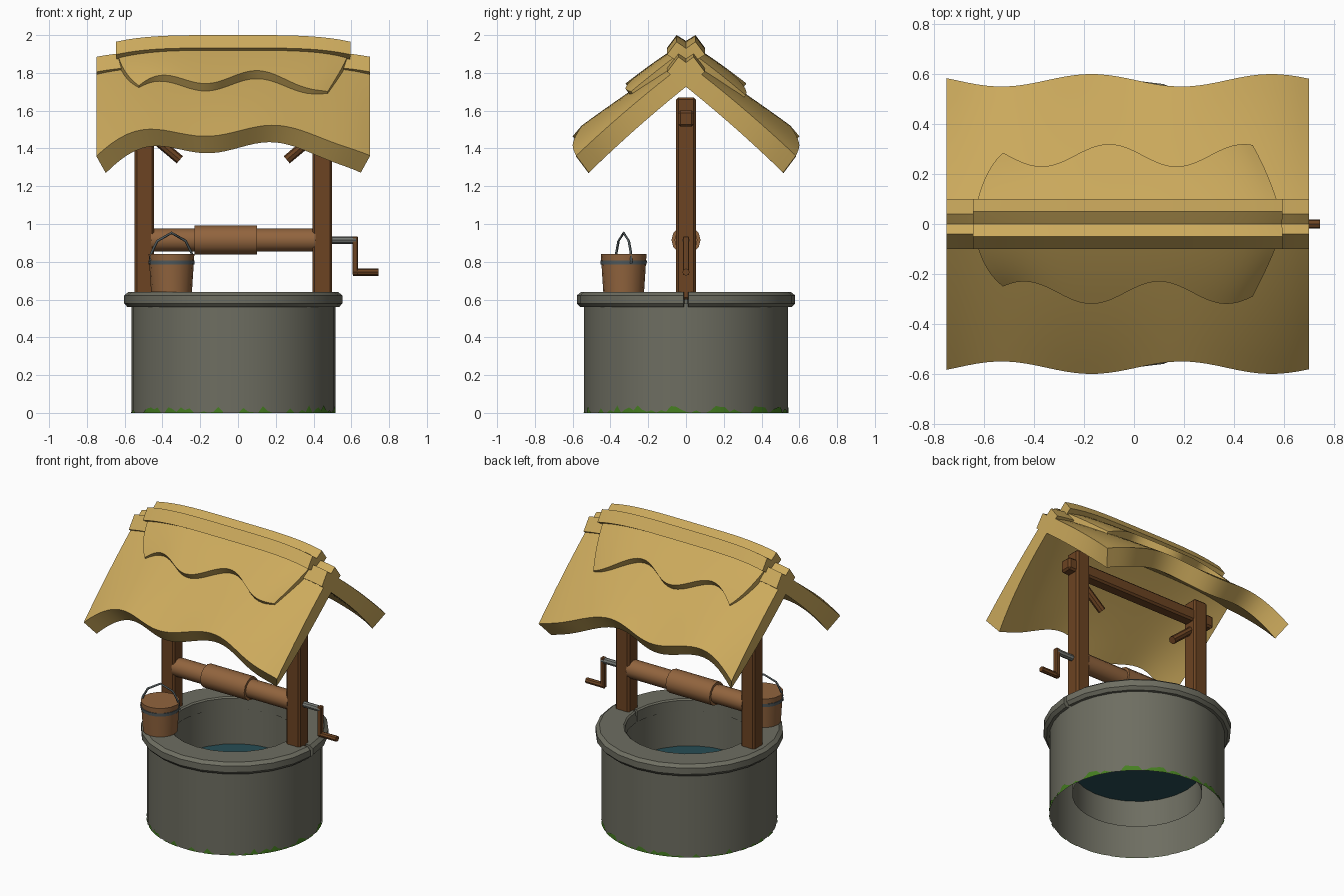
import bpy, bmesh, math, random
from mathutils import Vector, Matrix

if "Cube" in bpy.data.objects:
    bpy.data.objects.remove(bpy.data.objects["Cube"])

random.seed(4)
XC = -0.025  # centre of the well in x


def mat(name, r, g, b):
    m = bpy.data.materials.new(name)
    m.diffuse_color = (r, g, b, 1)
    m.use_nodes = True
    m.node_tree.nodes["Principled BSDF"].inputs["Base Color"].default_value = m.diffuse_color
    return m


STONE = mat("stone", 0.155, 0.155, 0.120)
STRAW = mat("straw", 0.60, 0.40, 0.108)
DARK = mat("dark_wood", 0.150, 0.057, 0.016)
LIGHT = mat("light_wood", 0.285, 0.128, 0.048)
WATER = mat("water", 0.020, 0.075, 0.090)
IRON = mat("iron", 0.085, 0.105, 0.110)
STEEL = mat("crank_metal", 0.18, 0.19, 0.175)
MOSS = mat("moss", 0.06, 0.21, 0.015)


def finish(name, bm, m, recalc=True, angle=35):
    if recalc:
        bmesh.ops.recalc_face_normals(bm, faces=bm.faces[:])
    me = bpy.data.meshes.new(name)
    bm.to_mesh(me)
    bm.free()
    me.materials.append(m)
    ob = bpy.data.objects.new(name, me)
    bpy.context.collection.objects.link(ob)
    bpy.ops.object.select_all(action='DESELECT')
    ob.select_set(True)
    bpy.context.view_layer.objects.active = ob
    bpy.ops.object.shade_smooth_by_angle(angle=math.radians(angle))
    return ob


def box(name, lo, hi, m, bevel=0.008):
    bm = bmesh.new()
    lo, hi = Vector(lo), Vector(hi)
    bmesh.ops.create_cube(bm, size=1, matrix=Matrix.Translation((lo + hi) / 2)
                          @ Matrix.Diagonal((*(hi - lo), 1)))
    bmesh.ops.bevel(bm, geom=bm.edges[:], offset=bevel, segments=1, affect='EDGES')
    return finish(name, bm, m, angle=20)


def rod(name, a, b, r, m, n=12, r2=None):
    a, b = Vector(a), Vector(b)
    bm = bmesh.new()
    rot = (b - a).to_track_quat('Z', 'Y').to_matrix().to_4x4()
    bmesh.ops.create_cone(bm, cap_ends=True, segments=n, radius1=r, radius2=r2 or r,
                          depth=(b - a).length, matrix=Matrix.Translation((a + b) / 2) @ rot)
    return finish(name, bm, m)


def lathe(name, prof, m, n=24, gap=0.0, closed=False):
    """Turn (r, z) points around the well axis; gap leaves a slot at +x."""
    bm = bmesh.new()
    cnt = n + 1 if gap else n
    rings = []
    for i in range(cnt):
        t = gap + (2 * math.pi - 2 * gap) * i / n
        rings.append([bm.verts.new((XC + r * math.cos(t), r * math.sin(t), z)) for r, z in prof])
    k = len(prof)
    for i in range(n):
        p, q = rings[i], rings[(i + 1) % cnt]
        for j in range(k if closed else k - 1):
            bm.faces.new((p[j], q[j], q[(j + 1) % k], p[(j + 1) % k]))
    if gap:
        bm.faces.new(rings[0])
        bm.faces.new(rings[-1])
    return finish(name, bm, m)


# stone wall, shaft lining, coping ring and water
lathe("outer_wall", [(0.54, 0), (0.54, 0.58)], STONE, n=32)
inner = lathe("shaft_lining", [(0.40, 0.14), (0.40, 0.60)], STONE, n=32)
inner.data.flip_normals()
lathe("coping_ring", [(0.395, 0.56), (0.395, 0.632), (0.405, 0.64), (0.555, 0.64),
                      (0.578, 0.622), (0.578, 0.58), (0.56, 0.56)], STONE, gap=0.022, closed=True)
bm = bmesh.new()
bmesh.ops.create_circle(bm, cap_ends=True, segments=24, radius=0.40,
                        matrix=Matrix.Translation((XC, 0, 0.32)))
finish("water_surface", bm, WATER, recalc=False)

# ragged moss along the foot of the wall
bm = bmesh.new()
N = 128
h = [max(0.0, random.uniform(-0.012, 0.034) + 0.006 * math.cos(2 * math.pi * i / N)) for i in range(N)]
for i in range(N):
    j = (i + 1) % N
    if h[i] + h[j] < 0.004:
        continue
    c = [(math.cos(2 * math.pi * k / N) * 0.542, math.sin(2 * math.pi * k / N) * 0.542) for k in (i, j)]
    bm.faces.new([bm.verts.new((XC + x, y, z)) for (x, y), z in
                  ((c[0], 0), (c[1], 0), (c[1], h[j] + 0.001), (c[0], h[i] + 0.001))])
finish("moss", bm, MOSS, recalc=False)

# timber frame
for s, side in ((-1, "left"), (1, "right")):
    px = XC + s * 0.471
    box(side + "_post", (px - 0.052, -0.052, 0.60), (px + 0.052, 0.052, 1.67), DARK, 0.012)
    rod(side + "_brace", (XC + s * 0.45, 0, 1.48), (XC + s * 0.283, 0, 1.34), 0.025, DARK, 8)
box("cross_beam", (XC - 0.58, -0.042, 1.515), (XC + 0.58, 0.042, 1.60), DARK, 0.012)

# windlass and crank
rod("windlass_roller", (-0.46, 0, 0.915), (0.41, 0, 0.915), 0.061, LIGHT)
rod("windlass_drum", (-0.23, 0, 0.915), (0.10, 0, 0.915), 0.077, LIGHT)
rod("crank_axle", (0.48, 0, 0.915), (0.625, 0, 0.915), 0.02, STEEL, 8)
box("crank_arm", (0.605, -0.017, 0.73), (0.635, 0.017, 0.935), DARK, 0.005)
rod("crank_handle", (0.61, 0, 0.745), (0.745, 0, 0.745), 0.019, DARK, 8)

# bucket with hoop and bail
BX, BY = -0.352, -0.33
rod("bucket", (BX, BY, 0.64), (BX, BY, 0.84), 0.108, LIGHT, 16, 0.121)
rod("bucket_hoop", (BX, BY, 0.785), (BX, BY, 0.806), 0.1215, IRON, 16, 0.123)
cu = bpy.data.curves.new("bucket_bail", 'CURVE')
cu.dimensions = '3D'
cu.bevel_depth = 0.007
cu.bevel_resolution = 0
pts = [(-0.122, 0.79), (-0.112, 0.85), (-0.08, 0.91), (0, 0.953), (0.08, 0.91), (0.112, 0.85), (0.122, 0.79)]
sp = cu.splines.new('POLY')
sp.points.add(len(pts) - 1)
for p, (d, z) in zip(sp.points, pts):
    p.co = (BX + d * 0.94, BY + d * 0.34, z, 1)
cu.materials.append(IRON)
bpy.context.collection.objects.link(bpy.data.objects.new("bucket_bail", cu))


# thatch: thick curved panels that cross at the ridge
def panel(name, side, surf, thick, inset, nu=36, nv=10):
    bm = bmesh.new()
    top, bot = [], []
    for i in range(nu + 1):
        u = -1 + 2 * i / nu
        ra, rb = [], []
        for j in range(nv + 1):
            v = j / nv
            x, y, z = surf(u, v)
            t = thick(v)
            ra.append(bm.verts.new((x, -side * y, z)))
            rb.append(bm.verts.new((x - u * inset * v ** 3, -side * (y + 0.6 * t), z - 0.8 * t)))
        top.append(ra)
        bot.append(rb)
    for i in range(nu):
        for j in range(nv):
            for g in (top, bot):
                bm.faces.new((g[i][j], g[i + 1][j], g[i + 1][j + 1], g[i][j + 1]))
        for j in (0, nv):
            bm.faces.new((top[i][j], top[i + 1][j], bot[i + 1][j], bot[i][j]))
    for j in range(nv):
        for i in (0, nu):
            bm.faces.new((top[i][j], top[i][j + 1], bot[i][j + 1], bot[i][j]))
    finish(name, bm, STRAW, angle=40)


def lower(u, v):
    x = XC + u * 0.725
    w = math.cos(2 * math.pi * (x + 0.17) / 0.72)
    d = v * (0.615 + 0.025 * w)
    z = 1.92 - 0.6 * d - 0.15 * d * d - 0.01 * w * v ** 3 - u ** 4 * (0.035 + 0.09 * v)
    return x, 0.04 - d, z


def upper(off):
    def f(u, v):
        x = XC + u * (0.62 - 0.12 * v * v)
        d = v * (0.325 + 0.045 * math.cos(2 * math.pi * (x - off) / 0.54))
        return x, 0.05 - d, 2.0 - 0.6 * d - 0.25 * d * d - u ** 4 * (0.035 + 0.03 * v)
    return f


for side, label, off in ((1, "front", -0.10), (-1, "back", -0.17)):
    panel(label + "_thatch", side, lower, lambda v: 0.10 + 0.012 * v, 0.05)
    panel(label + "_ridge_thatch", side, upper(off), lambda v: 0.085 - 0.015 * v, 0.0)
